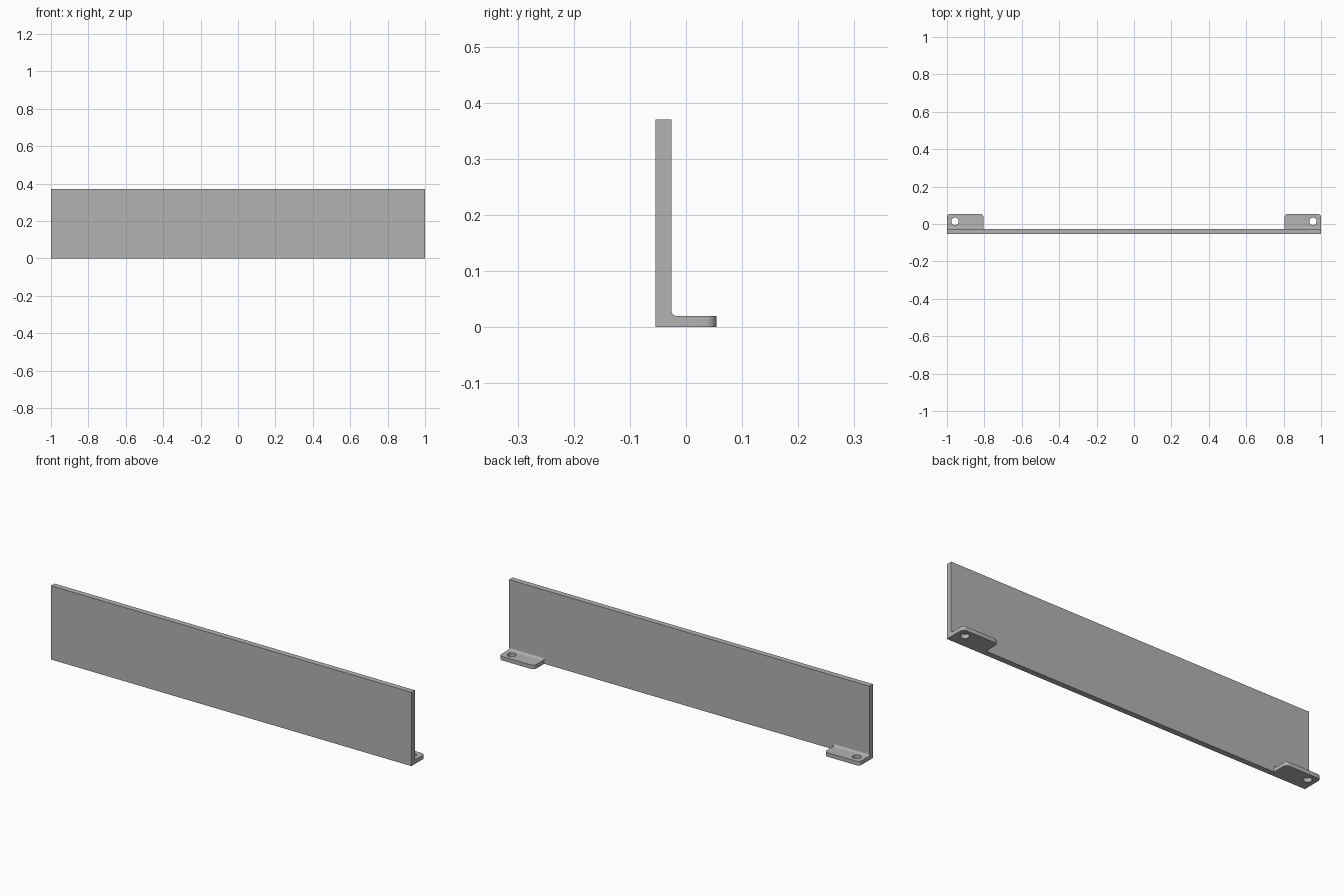
import bpy, bmesh, math
from mathutils import Matrix, Vector

cube = bpy.data.objects.get("Cube")
if cube:
    bpy.data.objects.remove(cube, do_unlink=True)

LENGTH, HEIGHT = 2.0, 0.37
FRONT, PANEL_BACK, TAB_BACK = -0.054, -0.026, 0.054
TAB_INNER, TAB_THICK, FILLET, CORNER = 0.805, 0.02, 0.01, 0.018

grey = bpy.data.materials.new("plain grey")
grey.use_nodes = True
colour = (0.45, 0.45, 0.45, 1)
grey.diffuse_color = colour
grey.node_tree.nodes["Principled BSDF"].inputs["Base Color"].default_value = colour


def make_object(name, bm):
    bmesh.ops.recalc_face_normals(bm, faces=bm.faces)
    mesh = bpy.data.meshes.new(name)
    bm.to_mesh(mesh)
    bm.free()
    mesh.materials.append(grey)
    obj = bpy.data.objects.new(name, mesh)
    bpy.context.collection.objects.link(obj)
    return obj


def extrude_profile(points, x0, x1):
    """Extrude a closed y-z outline along x."""
    bm = bmesh.new()
    face = bm.faces.new([bm.verts.new((x0, y, z)) for y, z in points])
    new = bmesh.ops.extrude_face_region(bm, geom=[face])["geom"]
    bmesh.ops.translate(bm, vec=(x1 - x0, 0, 0),
                        verts=[v for v in new if isinstance(v, bmesh.types.BMVert)])
    return bm


# Upright plate
plate = [(FRONT, 0), (PANEL_BACK, 0), (PANEL_BACK, HEIGHT), (FRONT, HEIGHT)]
make_object("upright_plate", extrude_profile(plate, -LENGTH / 2, LENGTH / 2))

# Mounting tab with a concave fillet against the plate
outline = [(PANEL_BACK, 0), (TAB_BACK, 0), (TAB_BACK, TAB_THICK)]
for i in range(9):
    a = math.radians(270 - 90 * i / 8)
    outline.append((PANEL_BACK + FILLET + FILLET * math.cos(a),
                    TAB_THICK + FILLET + FILLET * math.sin(a)))
bm = extrude_profile(outline, TAB_INNER, LENGTH / 2)

# Rounded outer corners
corners = [e for e in bm.edges
           if all(abs(v.co.y - TAB_BACK) < 1e-5 for v in e.verts)
           and abs(e.verts[0].co.z - e.verts[1].co.z) > TAB_THICK / 2]
bmesh.ops.bevel(bm, geom=corners, offset=CORNER, offset_type='OFFSET',
                segments=8, profile=0.5, affect='EDGES')
tab = make_object("mounting_tabs", bm)

# Screw hole
bm = bmesh.new()
bmesh.ops.create_cone(bm, cap_ends=True, segments=32, radius1=0.02, radius2=0.02,
                      depth=0.2, matrix=Matrix.Translation(Vector((0.957, 0.014, 0))))
cutter = make_object("hole_cutter", bm)
cutter.hide_render = True

bpy.ops.object.select_all(action='DESELECT')
tab.select_set(True)
bpy.context.view_layer.objects.active = tab
hole = tab.modifiers.new("hole", 'BOOLEAN')
hole.operation, hole.solver, hole.object = 'DIFFERENCE', 'EXACT', cutter
bpy.ops.object.modifier_apply(modifier=hole.name)
bpy.data.objects.remove(cutter, do_unlink=True)

# Matching tab on the other end
tab.modifiers.new("mirror", 'MIRROR').use_axis[0] = True
bpy.ops.object.modifier_apply(modifier="mirror")
bpy.ops.object.shade_smooth_by_angle(angle=math.radians(30))
